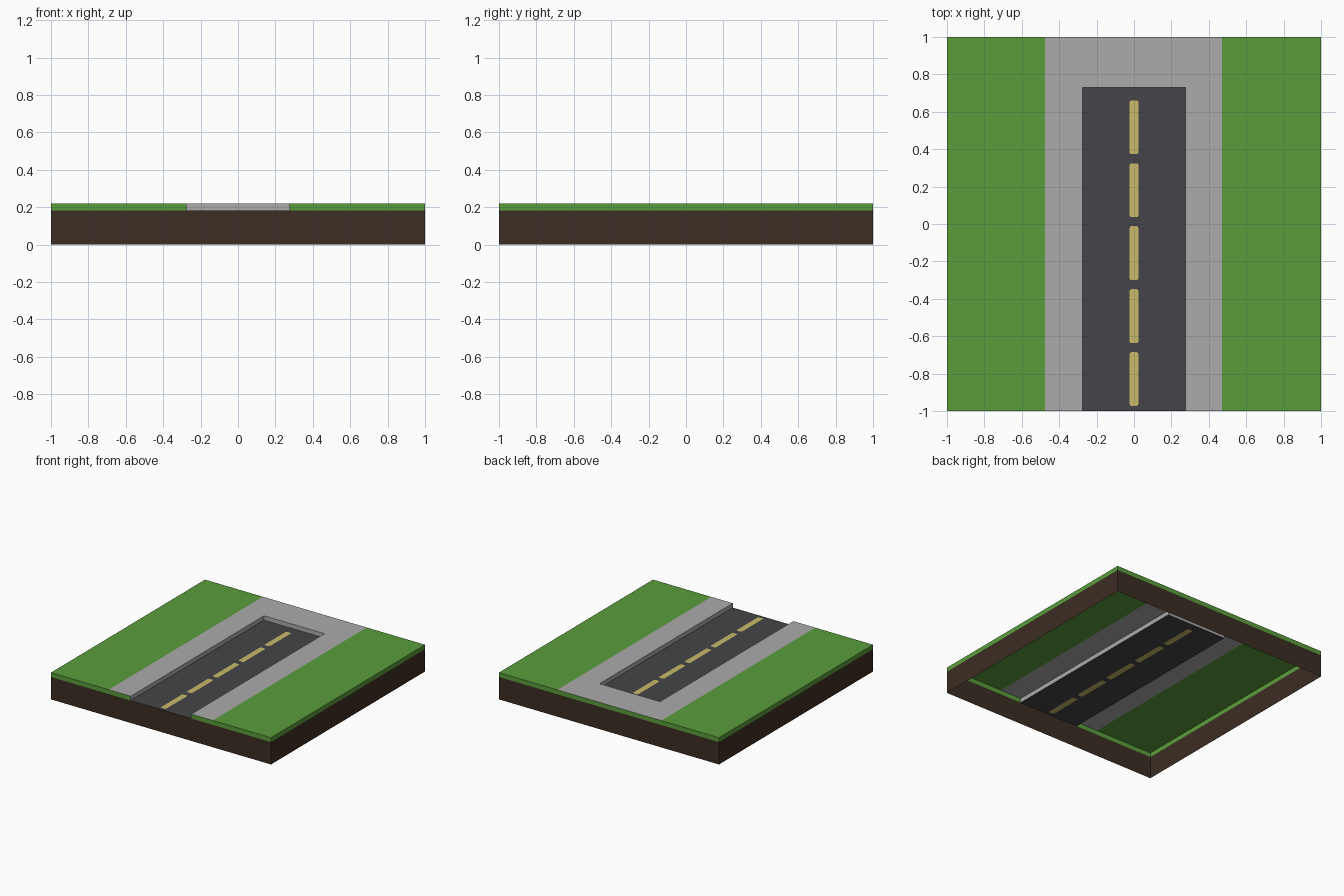
import bpy, bmesh

if "Cube" in bpy.data.objects:
    bpy.data.objects.remove(bpy.data.objects["Cube"])

H, Z_ROAD, Z_TOP = 1.0, 0.184, 0.22      # half size, road level, lawn level
RX, RY = 0.275, 0.73                     # road half width and closed end
WL, WR = -0.475, 0.47                    # outer edges of the pavement


def material(name, rgb):
    lin = [((c / 255 + 0.055) / 1.055) ** 2.4 for c in rgb]
    m = bpy.data.materials.new(name)
    m.diffuse_color = (*lin, 1)
    m.use_nodes = True
    m.node_tree.nodes["Principled BSDF"].inputs["Base Color"].default_value = m.diffuse_color
    return m


GRASS = material("grass green", (90, 157, 59))
DIRT = material("dirt brown", (60, 45, 36))
PAVING = material("paving grey", (171, 171, 171))
ASPHALT = material("asphalt dark grey", (69, 68, 72))
PAINT = material("paint yellow", (200, 187, 106))


def finish(name, bm, *mats):
    me = bpy.data.meshes.new(name)
    bm.to_mesh(me)
    bm.free()
    for m in mats:
        me.materials.append(m)
    ob = bpy.data.objects.new(name, me)
    bpy.context.collection.objects.link(ob)
    return ob


def flat(name, mat, rects, z):
    """Upward-facing rectangles (x0, x1, y0, y1) at height z."""
    bm = bmesh.new()
    for x0, x1, y0, y1 in rects:
        bm.faces.new([bm.verts.new((x, y, z)) for x, y in
                      ((x0, y0), (x1, y0), (x1, y1), (x0, y1))])
    return finish(name, bm, mat)


def wall(name, mat, path, z0, z1):
    """Single-sheet wall along a path; it faces the right of the path."""
    bm = bmesh.new()
    low = [bm.verts.new((x, y, z0)) for x, y in path]
    high = [bm.verts.new((x, y, z1)) for x, y in path]
    for i in range(len(path) - 1):
        bm.faces.new((low[i], low[i + 1], high[i + 1], high[i]))
    return finish(name, bm, mat)


# Hollow, open-bottomed base: dirt skirt, then a grass rim broken by the road
wall("dirt_skirt", DIRT, [(-H, -H), (H, -H), (H, H), (-H, H), (-H, -H)], 0, Z_ROAD)
wall("grass_rim", GRASS, [(RX, -H), (H, -H), (H, H), (-H, H), (-H, -H), (-RX, -H)],
     Z_ROAD, Z_TOP)

# Lawns and U-shaped pavement
flat("lawns", GRASS, [(-H, WL, -H, H), (WR, H, -H, H)], Z_TOP)
flat("pavement", PAVING, [(WL, -RX, -H, RY), (RX, WR, -H, RY), (WL, WR, RY, H)], Z_TOP)

# Kerb faces drop from the pavement to the road
wall("kerb", PAVING, [(-RX, -H), (-RX, RY), (RX, RY), (RX, -H)], Z_ROAD, Z_TOP)

# Road with the dashed centre line cut into its surface
bm = bmesh.new()


def loop(points):
    vs = [bm.verts.new((x, y, Z_ROAD)) for x, y in points]
    return vs, [bm.edges.new((a, b)) for a, b in zip(vs, vs[1:] + vs[:1])]


_, edges = loop([(-RX, -H), (RX, -H), (RX, RY), (-RX, RY)])
dashes = []
for i in range(5):
    cy, hx, hy, c = 0.517 - i * 0.3365, 0.024, 0.144, 0.008
    vs, es = loop([(-hx + c, cy - hy), (hx - c, cy - hy), (hx, cy - hy + c), (hx, cy + hy - c),
                   (hx - c, cy + hy), (-hx + c, cy + hy), (-hx, cy + hy - c), (-hx, cy - hy + c)])
    dashes.append(vs)
    edges += es
bmesh.ops.triangle_fill(bm, use_beauty=True, use_dissolve=False, edges=edges, normal=(0, 0, 1))
for vs in dashes:
    bm.faces.new(vs).material_index = 1
for f in bm.faces:
    f.normal_update()
    if f.normal.z < 0:
        f.normal_flip()
finish("road", bm, ASPHALT, PAINT)
